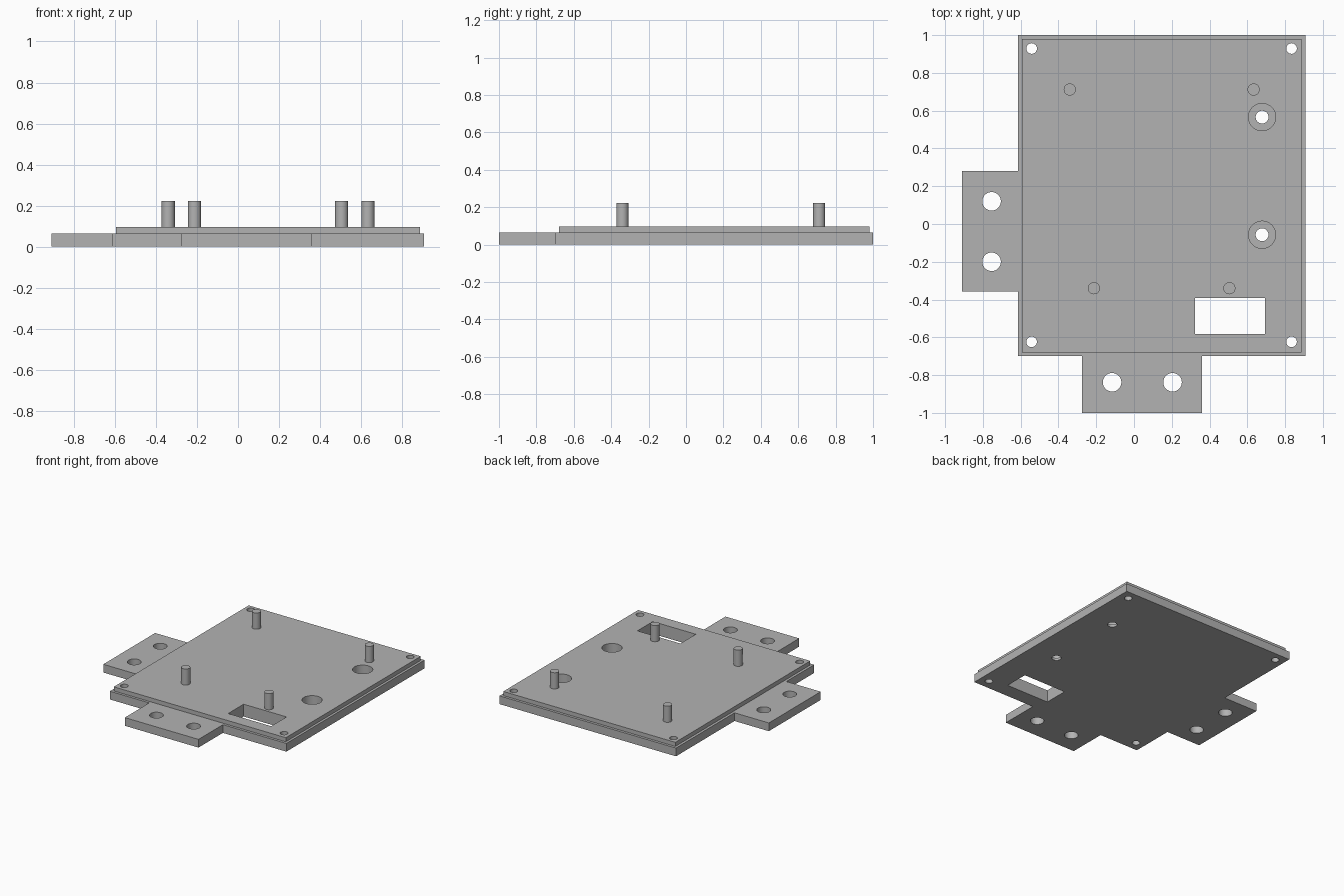
import bpy, bmesh
from mathutils import Matrix, Vector

cube = bpy.data.objects.get("Cube")
if cube:
    bpy.data.objects.remove(cube, do_unlink=True)

grey = bpy.data.materials.new("plain grey")
grey.use_nodes = True
grey.diffuse_color = (0.45, 0.45, 0.45, 1)
grey.node_tree.nodes["Principled BSDF"].inputs["Base Color"].default_value = grey.diffuse_color

BASE, TOP, POST = 0.064, 0.096, 0.222   # heights of the levels


def finish(name, bm):
    mesh = bpy.data.meshes.new(name)
    bmesh.ops.recalc_face_normals(bm, faces=bm.faces)
    bm.to_mesh(mesh)
    bm.free()
    mesh.materials.append(grey)
    ob = bpy.data.objects.new(name, mesh)
    bpy.context.collection.objects.link(ob)
    return ob


def prism(name, outline, z0, z1):
    bm = bmesh.new()
    face = bm.faces.new([bm.verts.new((x, y, z0)) for x, y in outline])
    ext = bmesh.ops.extrude_face_region(bm, geom=[face])
    verts = [g for g in ext["geom"] if isinstance(g, bmesh.types.BMVert)]
    bmesh.ops.translate(bm, verts=verts, vec=(0, 0, z1 - z0))
    return finish(name, bm)


def box(name, x0, x1, y0, y1, z0, z1):
    return prism(name, [(x0, y0), (x1, y0), (x1, y1), (x0, y1)], z0, z1)


def cylinder(name, x, y, r, z0, z1):
    bm = bmesh.new()
    place = Matrix.Translation(Vector((x, y, (z0 + z1) / 2)))
    bmesh.ops.create_cone(bm, cap_ends=True, segments=48, radius1=r, radius2=r,
                          depth=z1 - z0, matrix=place)
    return finish(name, bm)


def combine(target, tool, operation):
    mod = target.modifiers.new("combine", "BOOLEAN")
    mod.operation, mod.object, mod.solver = operation, tool, "EXACT"
    bpy.context.view_layer.update()
    result = bpy.data.meshes.new_from_object(
        target.evaluated_get(bpy.context.evaluated_depsgraph_get()))
    target.modifiers.clear()
    target.data = result
    bpy.data.objects.remove(tool, do_unlink=True)


# Base plate with a tab on the right side and one at the front
plate = prism("mounting_plate", [
    (-0.614, 1.0), (-0.614, 0.28), (-0.91, 0.28), (-0.91, -0.358),
    (-0.614, -0.358), (-0.614, -0.70), (-0.275, -0.70), (-0.275, -1.0),
    (0.36, -1.0), (0.36, -0.70), (0.907, -0.70), (0.907, 1.0)], 0, BASE)

# Raised step on the plate
combine(plate, box("step", -0.594, 0.888, -0.68, 0.98, BASE / 2, TOP), "UNION")

# Through holes: corners, tabs, and the narrow ends of the counterbores
holes = [(x, y, 0.028) for x in (-0.542, 0.834) for y in (-0.624, 0.929)]
holes += [(-0.754, y, 0.049) for y in (0.12, -0.20)]
holes += [(x, -0.838, 0.049) for x in (-0.116, 0.204)]
bores = [(0.678, y) for y in (0.566, -0.057)]
holes += [(x, y, 0.034) for x, y in bores]
for x, y, r in holes:
    combine(plate, cylinder("cutter", x, y, r, -0.1, 0.2), "DIFFERENCE")

# Wide counterbores and the rectangular window
for x, y in bores:
    combine(plate, cylinder("cutter", x, y, 0.072, 0.02, 0.2), "DIFFERENCE")
combine(plate, box("cutter", 0.323, 0.693, -0.582, -0.392, -0.1, 0.2), "DIFFERENCE")

# Standing pegs
pegs = [cylinder(name, x, y, 0.032, TOP, POST) for name, x, y in (
    ("back_right_peg", -0.34, 0.712), ("back_left_peg", 0.633, 0.712),
    ("front_right_peg", -0.212, -0.34), ("front_left_peg", 0.505, -0.34))]

# Smooth the round walls, keep the edges sharp
for ob in [plate] + pegs:
    bpy.ops.object.select_all(action="DESELECT")
    ob.select_set(True)
    bpy.context.view_layer.objects.active = ob
    bpy.ops.object.shade_smooth_by_angle()
